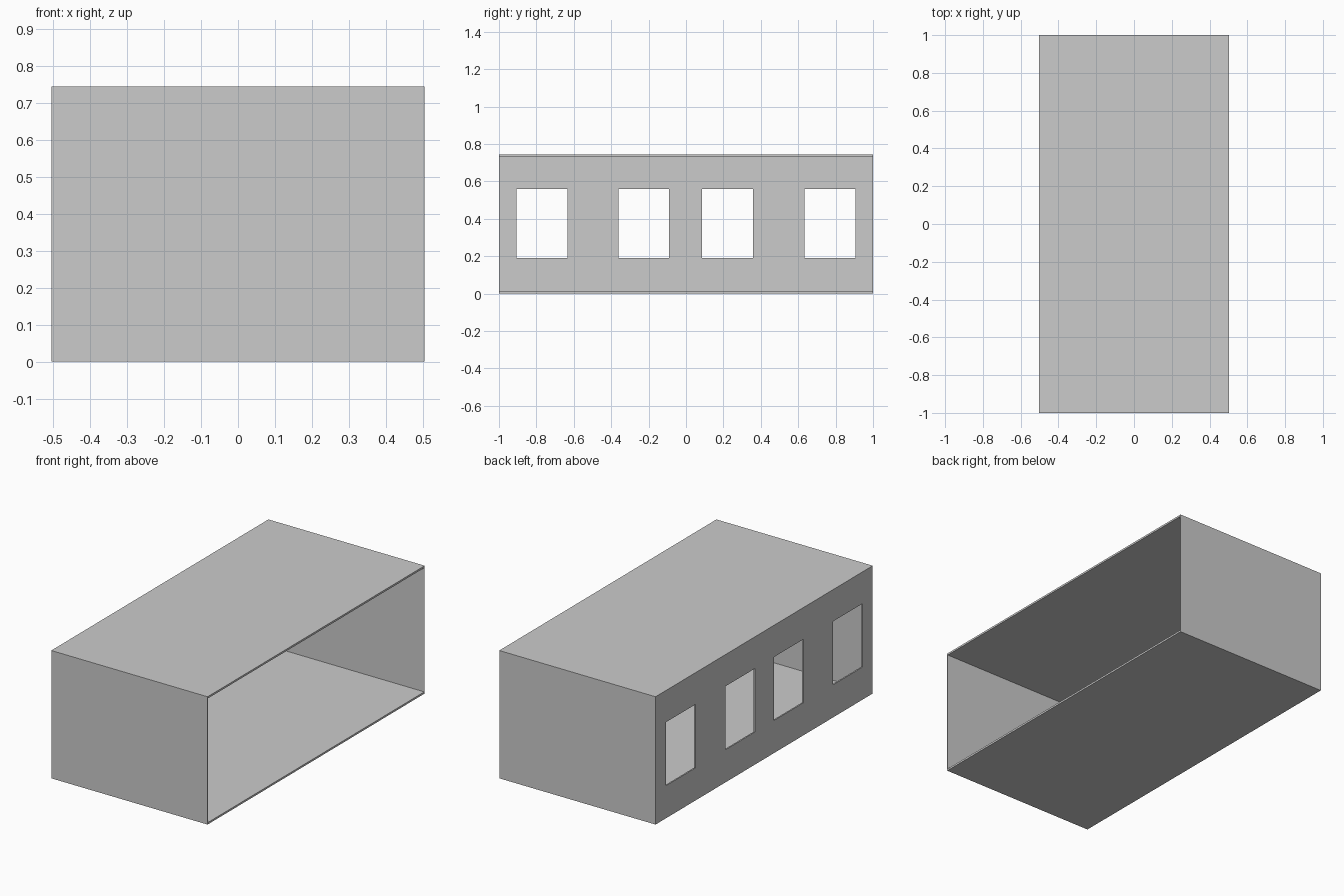
import bpy

if "Cube" in bpy.data.objects:
    bpy.data.objects.remove(bpy.data.objects["Cube"])

W, L, H = 1.008, 2.0, 0.745     # overall size
SLAB, END, SIDE = 0.011, 0.004, 0.008   # panel thicknesses


def box(name, x, y, z):
    """Box from (min, max) ranges on each axis."""
    bpy.ops.mesh.primitive_cube_add(size=1, location=[sum(r) / 2 for r in (x, y, z)])
    ob = bpy.context.object
    ob.name = name
    ob.scale = [r[1] - r[0] for r in (x, y, z)]
    bpy.ops.object.transform_apply(location=False, rotation=False, scale=True)
    return ob


# Floor and roof slabs
inner_y = (-L / 2 + END, L / 2 - END)
box("floor", (-W / 2, W / 2), inner_y, (0, SLAB))
box("roof", (-W / 2, W / 2), inner_y, (H - SLAB, H))

# Solid end walls
box("front_wall", (-W / 2, W / 2), (-L / 2, -L / 2 + END), (0, H))
box("back_wall", (-W / 2, W / 2), (L / 2 - END, L / 2), (0, H))

# Left wall with four window openings; the right side stays open
wall = box("window_wall", (-W / 2, -W / 2 + SIDE), inner_y, (SLAB, H - SLAB))
for y0, y1 in ((-0.905, -0.633), (-0.362, -0.09), (0.086, 0.358), (0.633, 0.905)):
    cutter = box("window_cutter", (-W / 2 - 0.1, -W / 2 + 0.1), (y0, y1), (0.19, 0.56))
    mod = wall.modifiers.new("window", 'BOOLEAN')
    mod.operation = 'DIFFERENCE'
    mod.solver = 'EXACT'
    mod.object = cutter
    bpy.context.view_layer.objects.active = wall
    bpy.ops.object.modifier_apply(modifier=mod.name)
    bpy.data.objects.remove(cutter)
